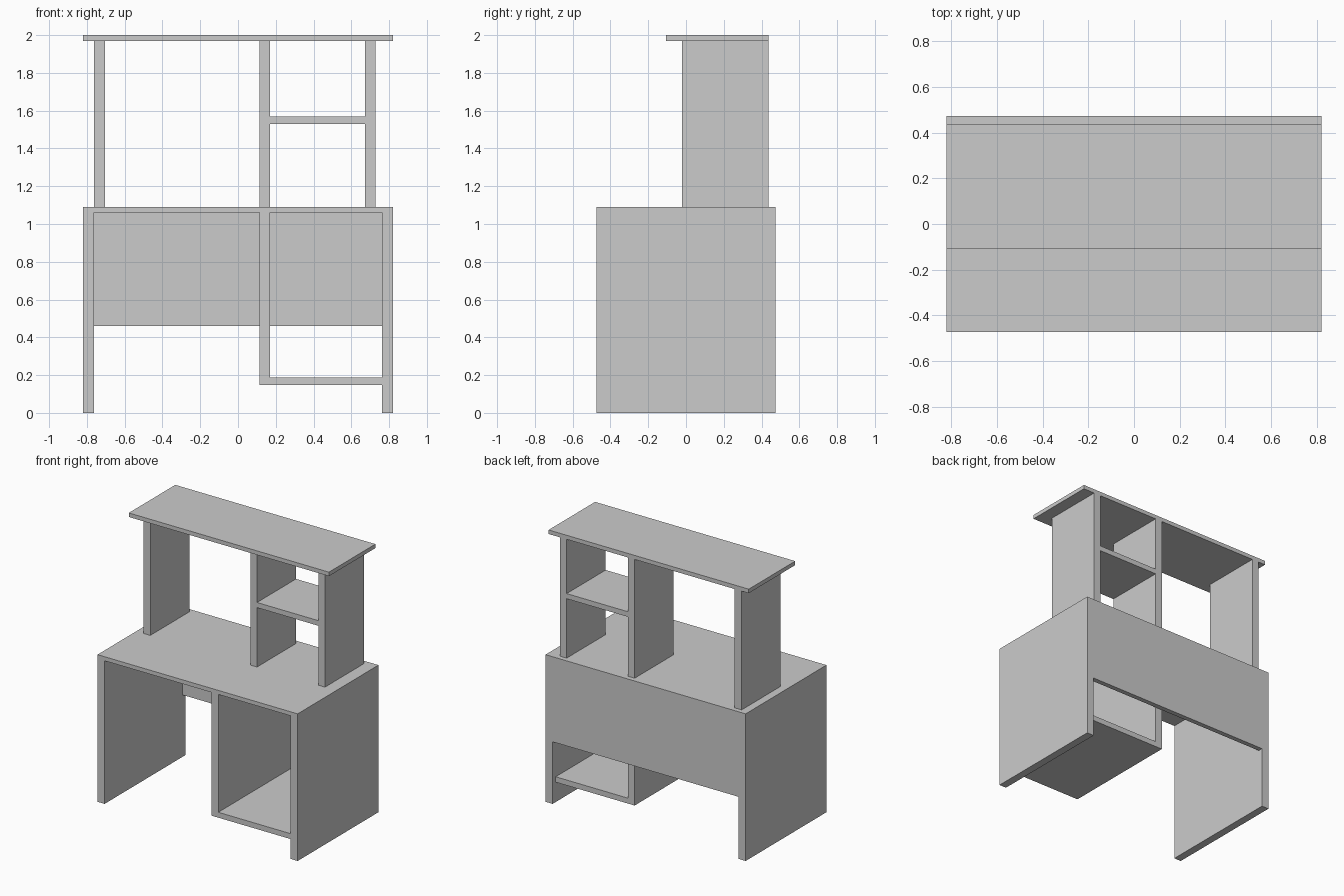
import bpy

if "Cube" in bpy.data.objects:
    bpy.data.objects.remove(bpy.data.objects["Cube"])


def board(name, x, y, z):
    """Rectangular board spanning the given (min, max) ranges."""
    spans = (x, y, z)
    bpy.ops.mesh.primitive_cube_add(size=1, location=[(a + b) / 2 for a, b in spans])
    ob = bpy.context.object
    ob.name = name
    ob.scale = [b - a for a, b in spans]
    bpy.ops.object.transform_apply(location=False, rotation=False, scale=True)
    return ob


W, D = 0.82, 0.473             # desk half width and half depth
BACK = 0.437                   # front of the back panel, rear of the hutch
DIVIDER = (0.115, 0.17)        # shared by desk and hutch
HUTCH_Y = (-0.02, BACK)

# Desk: top, sides, back panel, cabinet divider and cabinet floor
board("desk_top", (-W, W), (-D, D), (1.06, 1.09))
board("desk_side_left", (-W, -0.762), (-D, D), (0, 1.06))
board("desk_side_right", (0.762, W), (-D, D), (0, 1.06))
board("back_panel", (-0.762, 0.762), (BACK, D), (0.46, 1.06))
board("cabinet_divider", DIVIDER, (-D, BACK), (0.147, 1.06))
board("cabinet_floor", (DIVIDER[1], 0.762), (-D, BACK), (0.147, 0.187))

# Hutch: three uprights, small shelf and overhanging roof
for name, x in (("left", (-0.762, -0.705)), ("middle", DIVIDER), ("right", (0.672, 0.727))):
    board("hutch_upright_" + name, x, HUTCH_Y, (1.09, 1.97))
board("hutch_shelf", (DIVIDER[1], 0.672), HUTCH_Y, (1.53, 1.568))
board("hutch_top", (-W, W), (-0.107, BACK), (1.97, 2.0))
